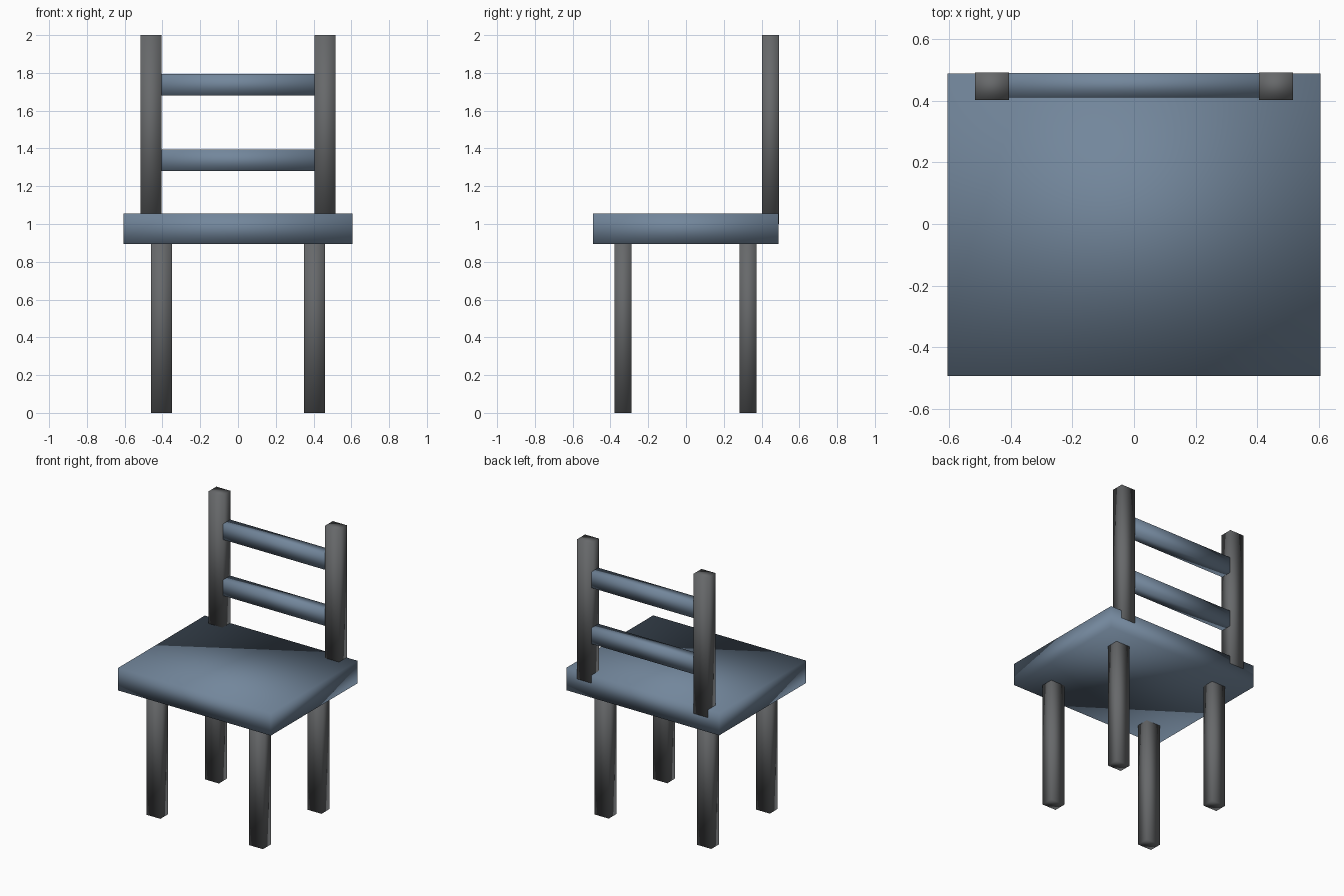
import bpy
import bmesh
from mathutils import Vector

default = bpy.data.objects.get("Cube")
if default:
    bpy.data.objects.remove(default, do_unlink=True)


def make_material(name, colour):
    mat = bpy.data.materials.new(name)
    mat.use_nodes = True
    mat.diffuse_color = colour
    mat.node_tree.nodes["Principled BSDF"].inputs["Base Color"].default_value = colour
    return mat


def add_box(name, centre, size, mat):
    """Soft-shaded box whose corners share one normal."""
    mesh = bpy.data.meshes.new(name)
    bm = bmesh.new()
    bmesh.ops.create_cube(bm, size=1)
    for v in bm.verts:
        v.co = Vector(centre) + v.co * Vector(size)
    for f in bm.faces:
        f.smooth = True
    bm.to_mesh(mesh)
    bm.free()
    mesh.materials.append(mat)
    obj = bpy.data.objects.new(name, mesh)
    bpy.context.collection.objects.link(obj)
    return obj


blue = make_material("slate blue", (0.17, 0.24, 0.33, 1))
grey = make_material("dark grey", (0.135, 0.14, 0.145, 1))

POST_W, POST_D = 0.111, 0.089
POST_X, POST_Y = 0.461, 0.448

# Seat slab
add_box("seat", (0, -0.002, 0.975), (1.21, 0.982, 0.16), blue)

# Legs and back posts, one set per side
for side, sx in (("right", -1), ("left", 1)):
    for end, y in (("front", -0.333), ("back", 0.329)):
        add_box(f"{end}_{side}_leg", (sx * 0.406, y, 0.5), (POST_W, POST_D, 1), grey)
    add_box(f"{side}_back_post", (sx * POST_X, POST_Y, 1.5), (POST_W, POST_D, 1), grey)

# Back rails between the posts
for name, z in (("lower_rail", 1.337), ("upper_rail", 1.738)):
    add_box(name, (0, POST_Y + 0.003, z), (2 * POST_X, 0.08, 0.113), blue)
